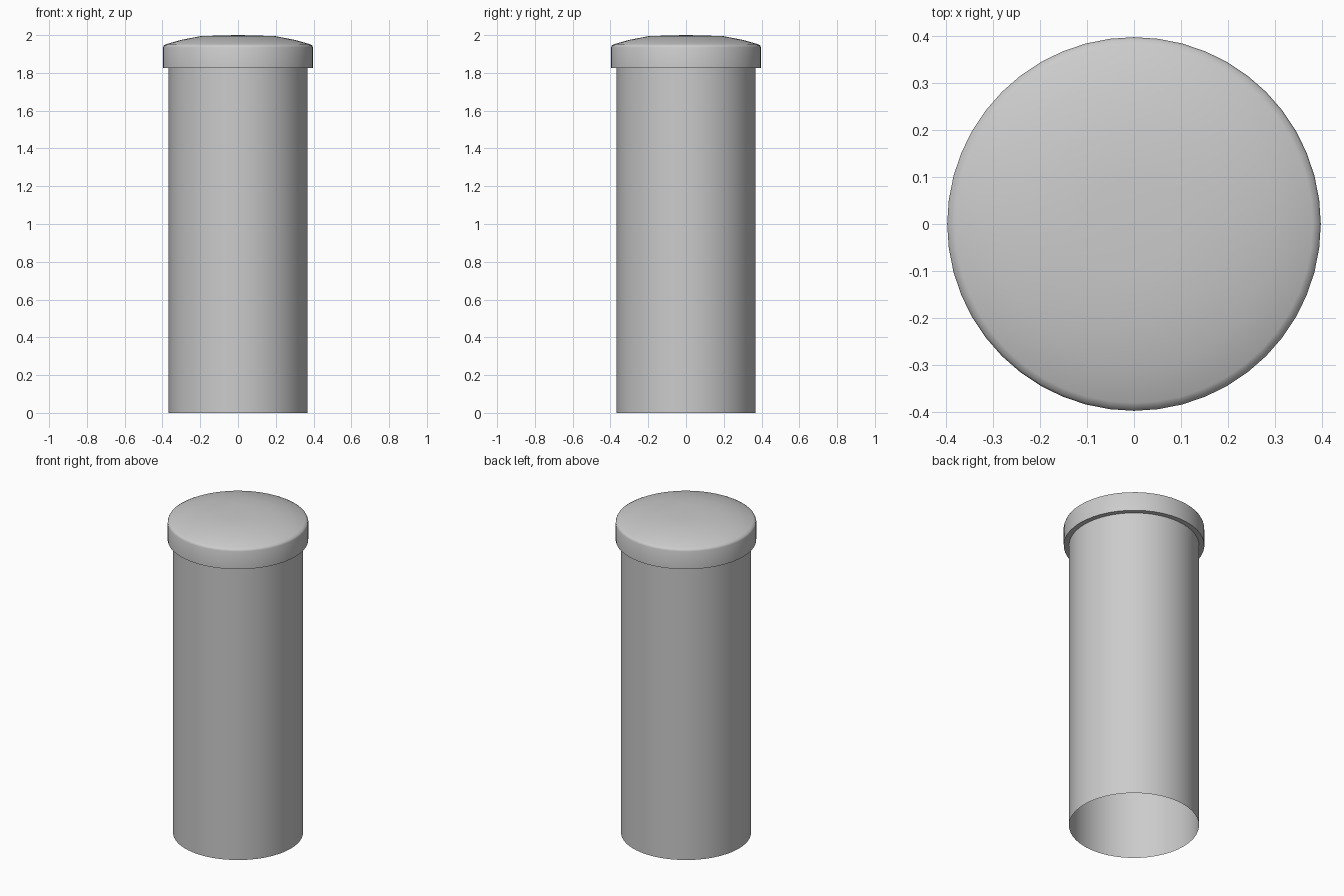
import bpy, bmesh
from math import cos, sin, pi, radians

if "Cube" in bpy.data.objects:
    bpy.data.objects.remove(bpy.data.objects["Cube"])

SIDES = 48


def lathe(name, profile):
    """Revolve (radius, z) points around z; a zero radius closes to a point."""
    bm = bmesh.new()
    rings = []
    for r, z in profile:
        n = SIDES if r > 0 else 1
        rings.append([bm.verts.new((r * cos(2 * pi * i / SIDES),
                                    r * sin(2 * pi * i / SIDES), z))
                      for i in range(n)])
    for a, b in zip(rings, rings[1:]):
        for i in range(SIDES):
            j = (i + 1) % SIDES
            if len(b) == 1:
                bm.faces.new((a[i], a[j], b[0]))
            else:
                bm.faces.new((a[i], a[j], b[j], b[i]))
    mesh = bpy.data.meshes.new(name)
    bm.to_mesh(mesh)
    bm.free()
    obj = bpy.data.objects.new(name, mesh)
    bpy.context.collection.objects.link(obj)
    bpy.ops.object.select_all(action='DESELECT')
    obj.select_set(True)
    bpy.context.view_layer.objects.active = obj
    bpy.ops.object.shade_smooth_by_angle(angle=radians(60))
    return obj


# Hollow tube, open at the bottom
lathe("tube", [(0.367, 0.0), (0.367, 1.83)])

# Lid: underside lip, rim wall, rounded shoulder and shallow dome
lathe("lid", [(0.367, 1.825), (0.397, 1.825), (0.397, 1.935), (0.393, 1.945),
              (0.38, 1.952), (0.30, 1.975), (0.20, 1.994), (0.10, 1.998), (0.0, 2.0)])
